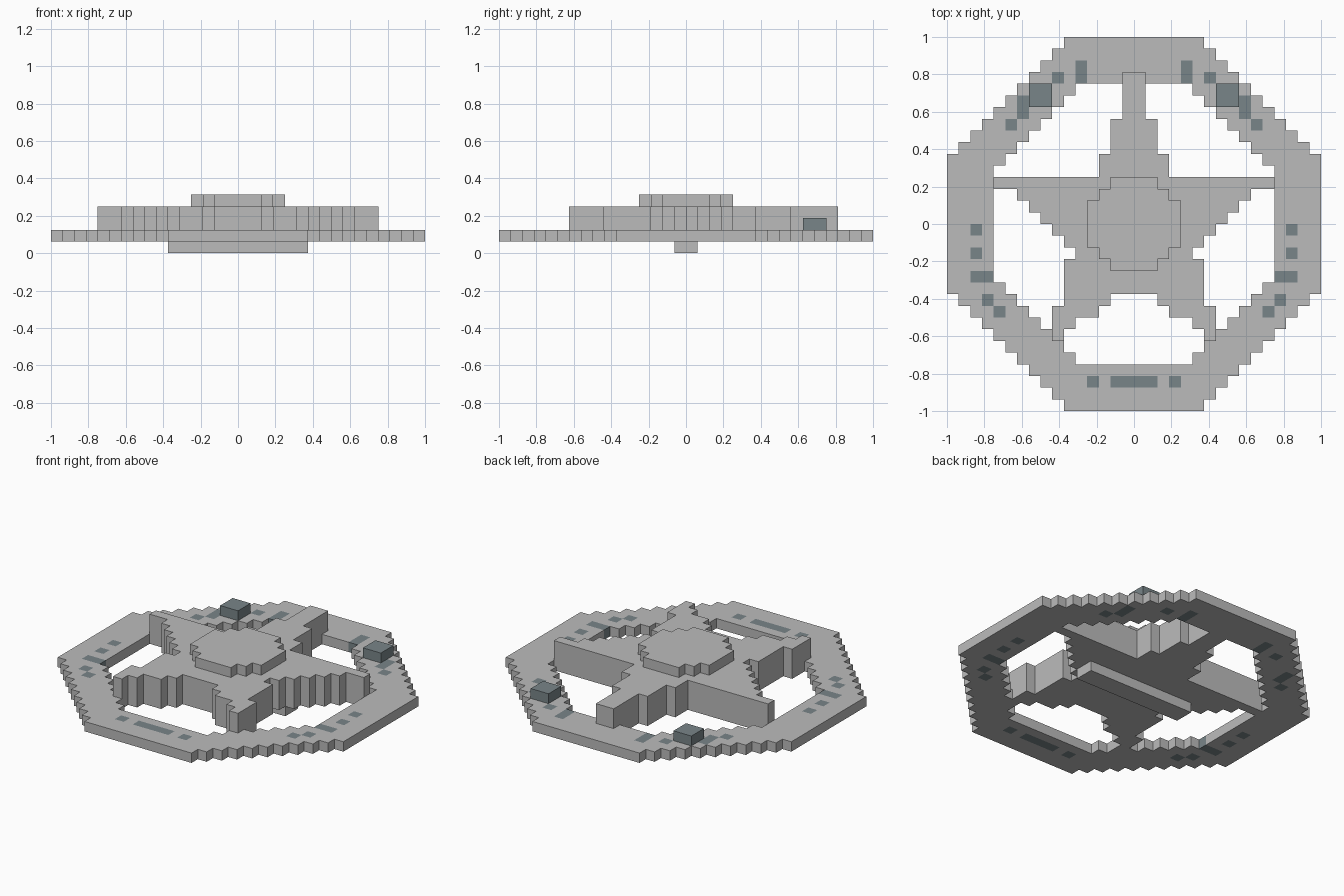
import bpy, bmesh

if "Cube" in bpy.data.objects:
    bpy.data.objects.remove(bpy.data.objects["Cube"])

U = 1 / 16  # one block of the grid


def material(name, rgb):
    m = bpy.data.materials.new(name)
    m.diffuse_color = (*rgb, 1)
    m.use_nodes = True
    m.node_tree.nodes["Principled BSDF"].inputs["Base Color"].default_value = m.diffuse_color
    return m


GREY = material("light grey", (0.50, 0.50, 0.50))
SLATE = material("slate blue grey", (0.19, 0.235, 0.25))


def rect(x0, x1, y0, y1):
    return {(x, y) for x in range(x0, x1) for y in range(y0, y1)}


def mirrored(cells):
    return cells | {(-1 - x, y) for x, y in cells}


def rows(*spans):
    """Symmetric cells from (y0, y1, half width) spans."""
    return set().union(*(rect(-w, w, y0, y1) for y0, y1, w in spans))


def slab(name, cells, z0, z1, mats, painted=()):
    """Extrude a set of grid cells; painted cells get the second material."""
    bm = bmesh.new()
    cache = {}

    def vert(x, y, z):
        if (x, y, z) not in cache:
            cache[x, y, z] = bm.verts.new((x * U, y * U, z * U))
        return cache[x, y, z]

    for x, y in sorted(cells):
        ring = [(x, y), (x + 1, y), (x + 1, y + 1), (x, y + 1)]
        quads = [[(*p, z1) for p in ring], [(*p, z0) for p in reversed(ring)]]
        for i, (dx, dy) in enumerate([(0, -1), (1, 0), (0, 1), (-1, 0)]):
            if (x + dx, y + dy) not in cells:
                a, b = ring[i], ring[(i + 1) % 4]
                quads.append([(*a, z0), (*b, z0), (*b, z1), (*a, z1)])
        for q in quads:
            f = bm.faces.new([vert(*p) for p in q])
            f.material_index = int((x, y) in painted)
    # merge coplanar cells of one colour
    bmesh.ops.dissolve_limit(bm, angle_limit=0.01, verts=bm.verts, edges=bm.edges,
                             delimit={'MATERIAL'})
    me = bpy.data.meshes.new(name)
    bm.to_mesh(me)
    bm.free()
    for m in mats:
        me.materials.append(m)
    ob = bpy.data.objects.new(name, me)
    bpy.context.collection.objects.link(ob)
    return ob


def octagon(r, cut):
    """Stepped octagon: radius r, corners cut where the rows exceed the limit."""
    return {(x, y) for x, y in rect(-r, r, -r, r)
            if max(x, -1 - x) + max(y, -1 - y) < cut}


# Ring with inlaid marks
ring = octagon(16, 21) - octagon(12, 16)
marks = mirrored(
    rect(4, 5, 12, 14) | rect(6, 7, 12, 13) | rect(9, 10, 9, 11) | rect(10, 11, 8, 9)
    | rect(13, 14, -1, 0) | rect(13, 14, -3, -2) | rect(12, 14, -5, -4)
    | rect(12, 13, -7, -6) | rect(11, 12, -8, -7)
    | rect(3, 4, -14, -13) | rect(0, 2, -14, -13))
slab("ring", ring, 1, 2, [GREY, SLATE], marks)

# Five pointed star, with the gap between its legs removed
star = rows((9, 13, 1), (6, 9, 2), (4, 6, 3), (3, 4, 12), (2, 3, 10), (1, 2, 9),
            (0, 1, 8), (-1, 0, 7), (-2, -1, 6), (-3, -2, 5), (-7, -3, 6), (-10, -7, 7))
star -= rows((-7, -6, 2), (-8, -7, 3), (-9, -8, 5), (-10, -9, 6))
slab("star_lower", star - ring, 1, 2, [GREY])
slab("star_upper", star, 2, 4, [GREY])

# Raised hub on top and pin bar underneath
slab("hub", rows((-4, 4, 2), (-3, 3, 3), (-2, 2, 4)), 4, 5, [GREY])
slab("back_bar", rect(-6, 6, -1, 1), 0, 1, [GREY])

# Two gem blocks on the ring
for side, x in (("left", -9), ("right", 7)):
    slab("gem_" + side, rect(x, x + 2, 10, 12), 2, 3, [SLATE])
